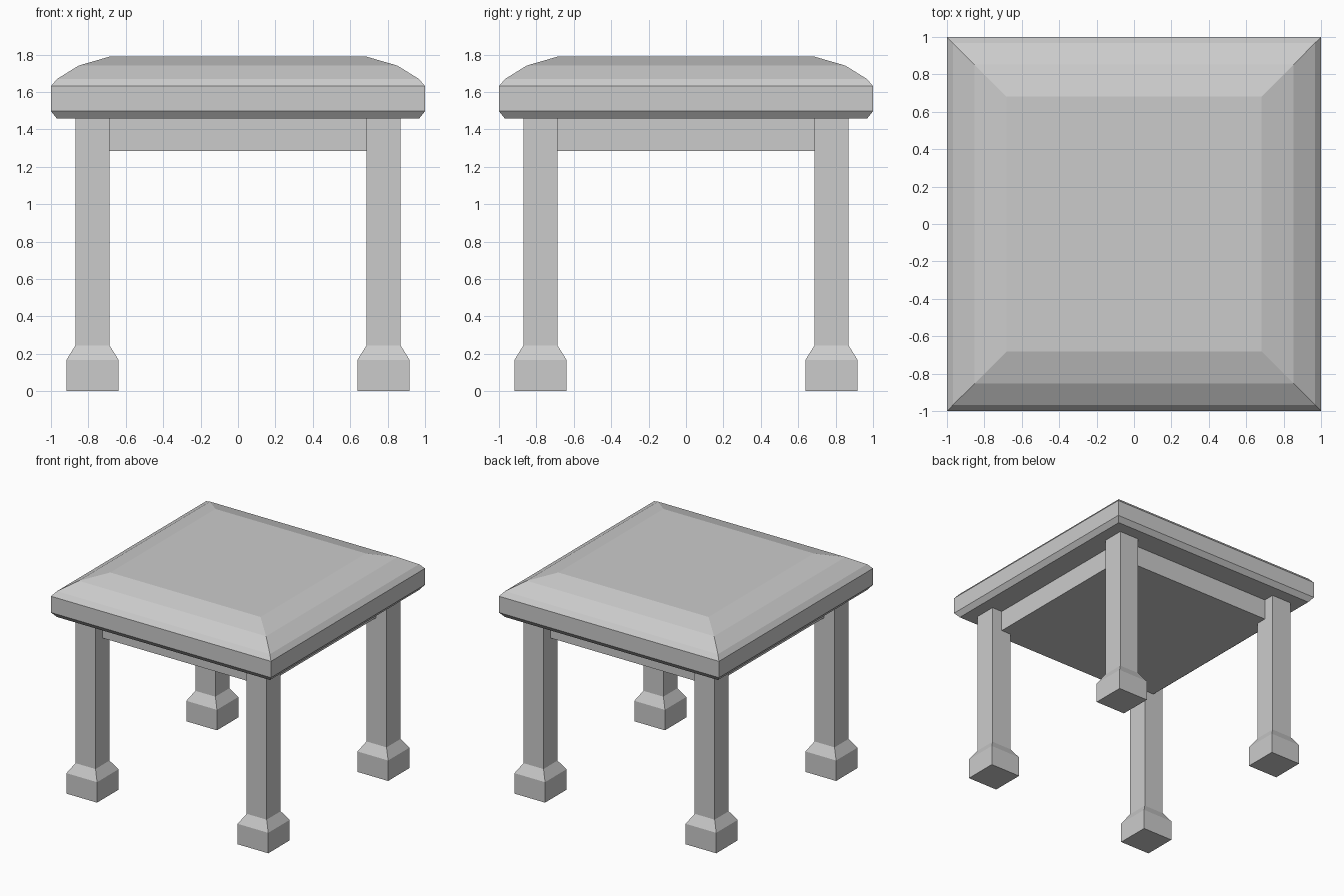
import bpy
import bmesh

if "Cube" in bpy.data.objects:
    bpy.data.objects.remove(bpy.data.objects["Cube"])


def square_stack(name, profile, cx=0.0, cy=0.0):
    """Closed solid made from stacked square rings; profile = [(half_width, z), ...]."""
    bm = bmesh.new()
    rings = []
    for h, z in profile:
        rings.append([bm.verts.new((cx + sx * h, cy + sy * h, z))
                      for sx, sy in ((-1, -1), (1, -1), (1, 1), (-1, 1))])
    for low, high in zip(rings, rings[1:]):
        for i in range(4):
            j = (i + 1) % 4
            bm.faces.new((low[i], low[j], high[j], high[i]))
    bm.faces.new(rings[0][::-1])
    bm.faces.new(rings[-1])
    mesh = bpy.data.meshes.new(name)
    bm.to_mesh(mesh)
    bm.free()
    obj = bpy.data.objects.new(name, mesh)
    bpy.context.collection.objects.link(obj)
    return obj


SEAT_BOTTOM = 1.457

# Cushioned seat: bevelled underside, straight rim, domed top
square_stack("seat", [(0.968, SEAT_BOTTOM), (1.0, 1.497), (1.0, 1.631),
                      (0.968, 1.669), (0.852, 1.741), (0.683, 1.79)])

# Solid apron block under the seat
square_stack("apron", [(0.775, 1.285), (0.775, SEAT_BOTTOM)])

# Four legs with flared block feet
LEG_PROFILE = [(0.139, 0.0), (0.139, 0.168), (0.091, 0.245), (0.091, SEAT_BOTTOM)]
for y_name, sy in (("front", -1), ("back", 1)):
    for x_name, sx in (("left", -1), ("right", 1)):
        square_stack(f"{y_name}_{x_name}_leg", LEG_PROFILE, sx * 0.778, sy * 0.778)
